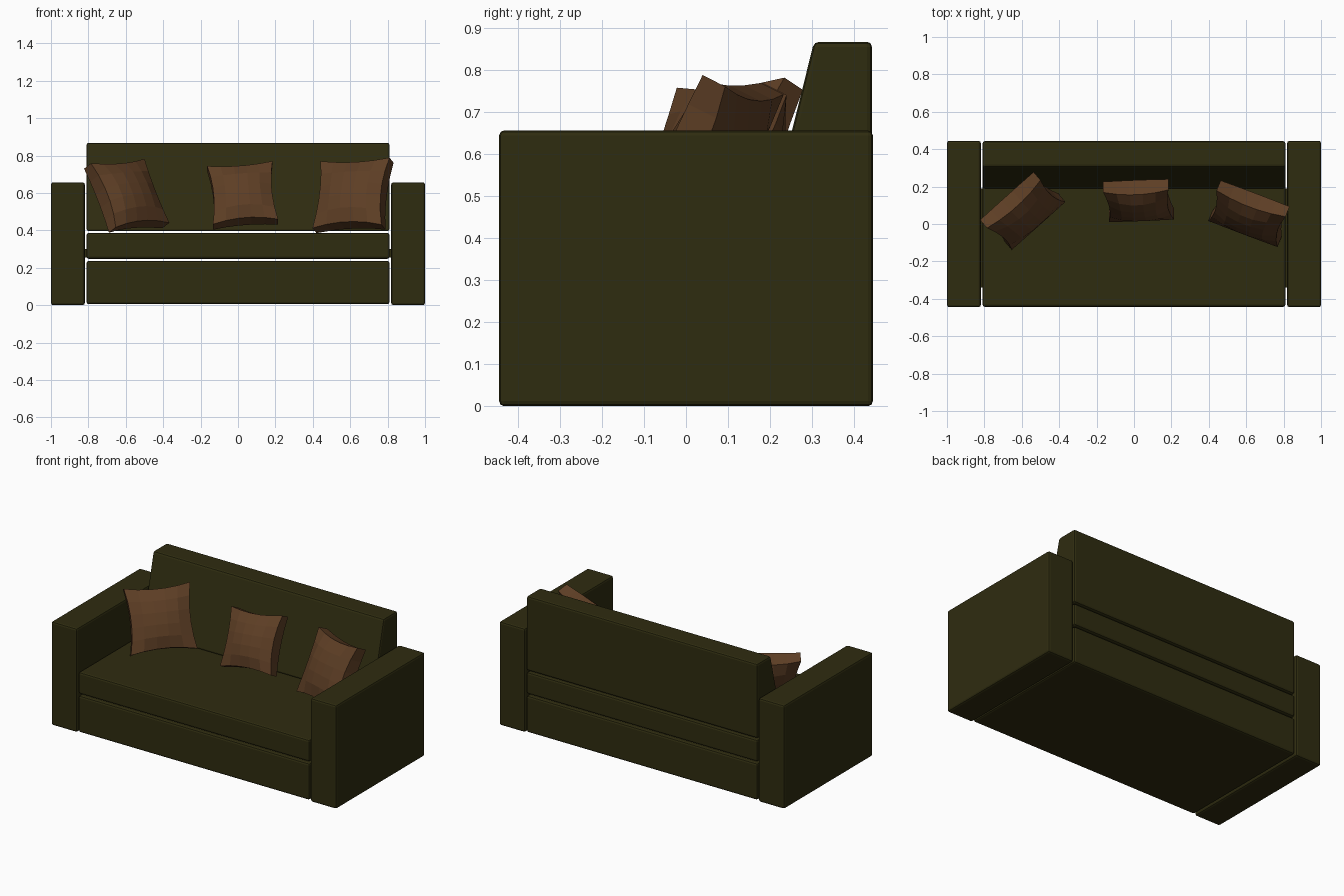
import bpy
import bmesh
from math import radians
from mathutils import Euler

if "Cube" in bpy.data.objects:
    bpy.data.objects.remove(bpy.data.objects["Cube"], do_unlink=True)


def make_material(name, colour):
    mat = bpy.data.materials.new(name)
    mat.use_nodes = True
    mat.diffuse_color = colour
    mat.node_tree.nodes["Principled BSDF"].inputs["Base Color"].default_value = colour
    return mat


olive = make_material("dark olive fabric", (0.028, 0.025, 0.005, 1))
brown = make_material("brown fabric", (0.11, 0.048, 0.018, 1))


def finish(bm, name, mat):
    bmesh.ops.recalc_face_normals(bm, faces=bm.faces)
    mesh = bpy.data.meshes.new(name)
    bm.to_mesh(mesh)
    bm.free()
    mesh.materials.append(mat)
    obj = bpy.data.objects.new(name, mesh)
    bpy.context.collection.objects.link(obj)
    return obj


def extrude_profile(name, profile, x0, x1, bevel=0.012):
    """Extrude a closed (y, z) profile along x and round its edges."""
    bm = bmesh.new()
    face = bm.faces.new([bm.verts.new((x0, y, z)) for y, z in profile])
    result = bmesh.ops.extrude_face_region(bm, geom=[face])
    moved = [g for g in result["geom"] if isinstance(g, bmesh.types.BMVert)]
    bmesh.ops.translate(bm, verts=moved, vec=(x1 - x0, 0, 0))
    obj = finish(bm, name, olive)
    if bevel:
        mod = obj.modifiers.new("rounded edges", "BEVEL")
        mod.width = bevel
        mod.segments = 2
    return obj


def block(name, x0, x1, y0, y1, z0, z1, bevel=0.012):
    return extrude_profile(name, [(y0, z0), (y1, z0), (y1, z1), (y0, z1)], x0, x1, bevel)


# Sofa body
W, D = 0.81, 0.443
block("base", -W, W, -D, D, 0.005, 0.237)
block("seat", -W, W, -D, D, 0.248, 0.386)
extrude_profile("backrest", [(0.188, 0.396), (D, 0.396), (D, 0.868), (0.305, 0.868)], -W, W)

# Arms and the narrow brackets joining them to the seat
for side, s in (("left", 1), ("right", -1)):
    xs = sorted((s * 0.819, s * 1.0))
    block(side + "_arm", *xs, -0.445, 0.445, 0, 0.657)
    xs = sorted((s * 0.80, s * 0.825))
    block(side + "_bracket", *xs, -0.34, 0.19, 0.255, 0.30, 0)


def pillow(name, centre, size, yaw, tilt, roll):
    """Faceted pillow: pinched sides, thin corners and a full middle."""
    bm = bmesh.new()
    bmesh.ops.create_cube(bm, size=2)
    edges = [e for e in bm.edges if abs(e.verts[0].co.y - e.verts[1].co.y) < 0.1]
    bmesh.ops.subdivide_edges(bm, edges=edges, cuts=4, use_grid_fill=True)
    for v in bm.verts:
        u, t, w = v.co
        fu, fw = 1 - u * u, 1 - w * w
        v.co.x = size / 2 * u * (1 - 0.11 * fw)
        v.co.z = size / 2 * w * (1 - 0.11 * fu)
        v.co.y = t * (0.032 + 0.012 * max(fu, fw) + 0.045 * (fu * fw) ** 0.7)
    obj = finish(bm, name, brown)
    turn = (Euler((0, 0, radians(yaw))).to_matrix()
            @ Euler((radians(-tilt), 0, 0)).to_matrix()
            @ Euler((0, radians(-roll), 0)).to_matrix())
    obj.rotation_euler = turn.to_euler()
    obj.location = centre


# Throw pillows leaning against the backrest and arms
pillow("middle_pillow", (0.025, 0.125, 0.587), 0.35, 0, 27, 5)
pillow("left_pillow", (0.615, 0.055, 0.587), 0.395, -22, 25, 3)
pillow("right_pillow", (-0.595, 0.07, 0.585), 0.385, 40, 27, 4)
